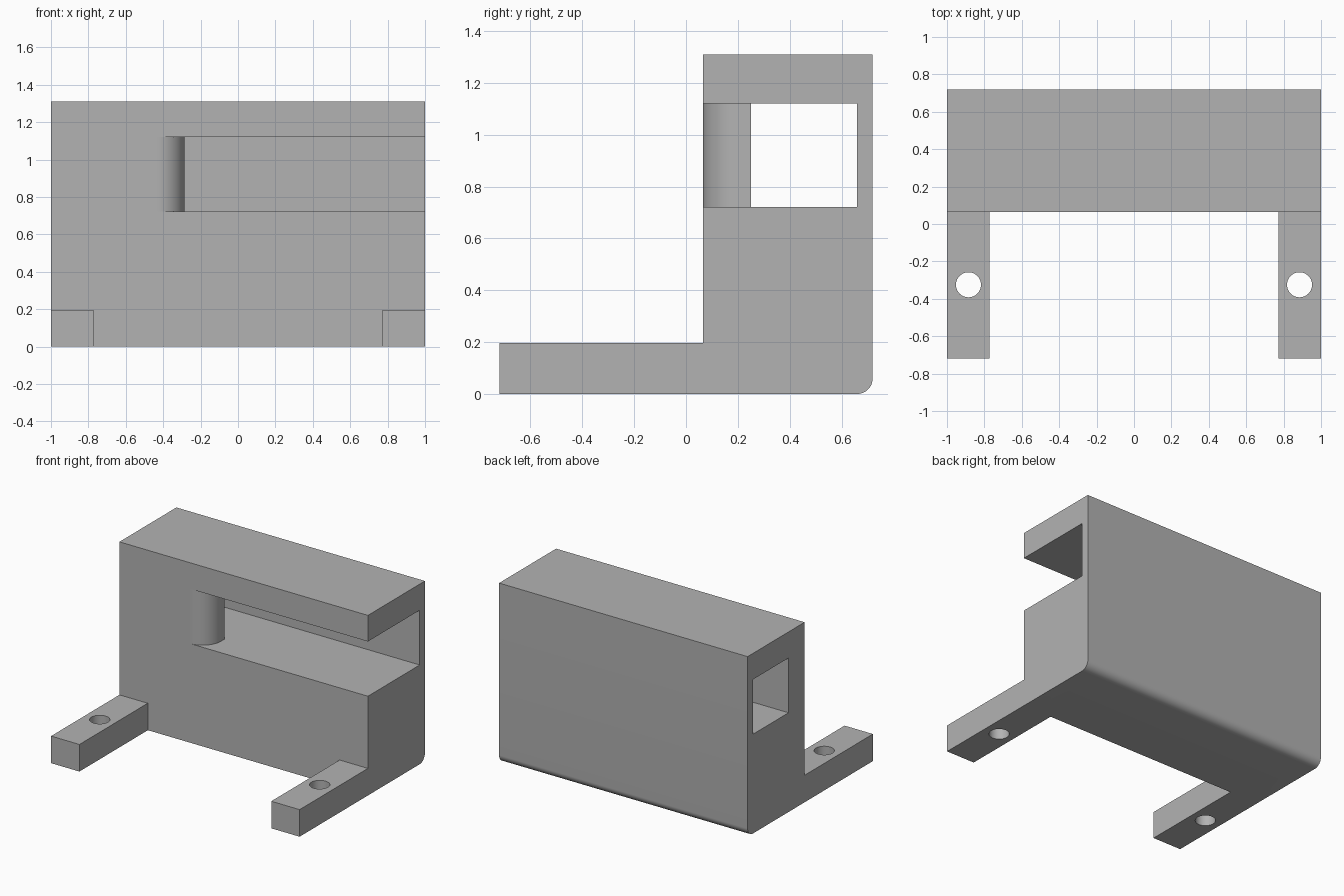
import bpy, bmesh
from math import cos, sin, pi
from mathutils import Vector

cube = bpy.data.objects.get("Cube")
if cube:
    bpy.data.objects.remove(cube, do_unlink=True)

grey = bpy.data.materials.new("plain grey")
grey.use_nodes = True
colour = (0.45, 0.45, 0.45, 1)
grey.diffuse_color = colour
grey.node_tree.nodes["Principled BSDF"].inputs["Base Color"].default_value = colour

HALF_W, HALF_D, HEIGHT = 1.0, 0.72, 1.31
FRONT = 0.065            # front face of the housing
ARM_TOP, ARM_IN = 0.197, 0.772


def arc(cx, cy, r, start, end, steps=12):
    angles = [start + (end - start) * i / steps for i in range(steps + 1)]
    return [(cx + r * cos(a), cy + r * sin(a)) for a in angles]


def prism(name, profile, place, direction):
    """Extrude a flat profile, placed in space by a function, along a direction."""
    bm = bmesh.new()
    face = bm.faces.new([bm.verts.new(place(u, v)) for u, v in profile])
    moved = bmesh.ops.extrude_face_region(bm, geom=[face])["geom"]
    verts = [g for g in moved if isinstance(g, bmesh.types.BMVert)]
    bmesh.ops.translate(bm, verts=verts, vec=Vector(direction))
    bmesh.ops.recalc_face_normals(bm, faces=bm.faces)
    mesh = bpy.data.meshes.new(name)
    bm.to_mesh(mesh)
    bm.free()
    mesh.materials.append(grey)
    obj = bpy.data.objects.new(name, mesh)
    bpy.context.collection.objects.link(obj)
    return obj


def upright(name, profile, low, high):
    return prism(name, profile, lambda u, v: (u, v, low), (0, 0, high - low))


def cut(target, cutter):
    cutter.hide_render = True
    bpy.context.view_layer.objects.active = target
    mod = target.modifiers.new("cut", 'BOOLEAN')
    mod.operation, mod.solver, mod.object = 'DIFFERENCE', 'EXACT', cutter
    bpy.ops.object.modifier_apply(modifier=mod.name)
    bpy.data.objects.remove(cutter, do_unlink=True)


# Housing and foot: L-shaped side profile with a rounded lower back edge
r = 0.06
side = [(-HALF_D, 0)] + arc(HALF_D - r, r, r, -pi / 2, 0)
side += [(HALF_D, HEIGHT), (FRONT, HEIGHT), (FRONT, ARM_TOP), (-HALF_D, ARM_TOP)]
housing = prism("bracket_housing", side,
                lambda u, v: (-HALF_W, u, v), (2 * HALF_W, 0, 0))

# Gap that leaves two arms on the foot
back = FRONT + 0.002
cut(housing, upright("arm_gap", [(-ARM_IN, -1), (ARM_IN, -1),
                                 (ARM_IN, back), (-ARM_IN, back)], -0.1, 0.2))

# Channel through the housing, open to the front past a rounded corner
r, x = 0.15, -0.435
channel = [(-1.1, 0.66), (-1.1, 0.25), (x + r, 0.25)]
channel += arc(x, FRONT + r, r, 0, -pi / 2, 16)
channel += [(x, -0.1), (1.1, -0.1), (1.1, 0.66)]
cut(housing, upright("channel", channel, 0.722, 1.12))

# Screw hole in each arm
for s in (-1, 1):
    circle = arc(s * 0.885, -0.325, 0.067, 0, 2 * pi, 40)[:-1]
    cut(housing, upright("screw_hole", circle, -0.1, 0.4))

bpy.ops.object.select_all(action='DESELECT')
housing.select_set(True)
bpy.context.view_layer.objects.active = housing
bpy.ops.object.shade_smooth_by_angle(angle=pi / 6)
